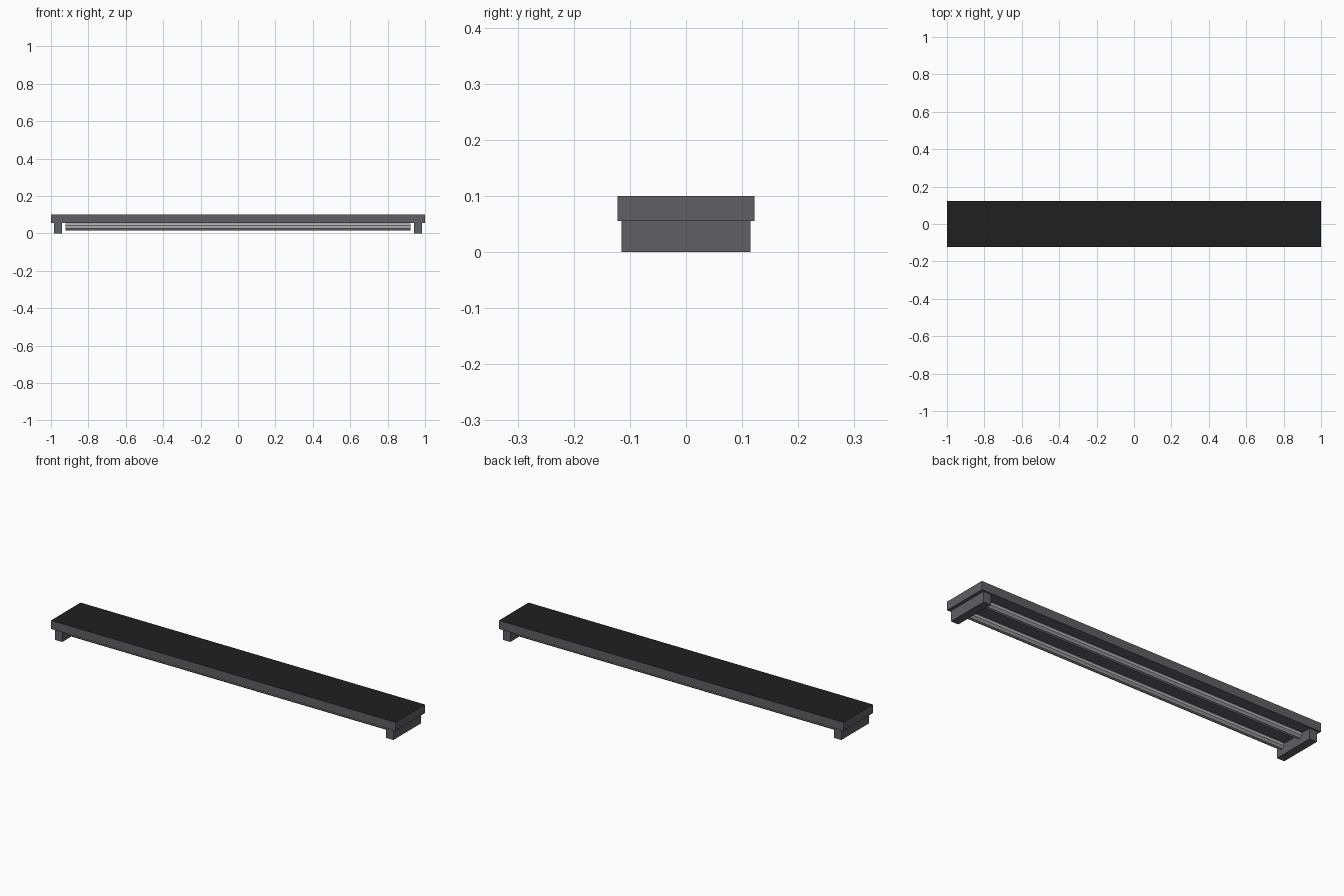
import bpy, math

if "Cube" in bpy.data.objects:
    bpy.data.objects.remove(bpy.data.objects["Cube"])

def material(name, col):
    m = bpy.data.materials.new(name)
    m.diffuse_color = (*col, 1)
    m.use_nodes = True
    m.node_tree.nodes["Principled BSDF"].inputs["Base Color"].default_value = m.diffuse_color
    return m

black = material("black top", (0.014, 0.014, 0.014))
grey = material("dark grey body", (0.115, 0.113, 0.125))
silver = material("silver rail", (0.42, 0.41, 0.43))

def box(name, x0, x1, y0, y1, z0, z1, mat):
    bpy.ops.mesh.primitive_cube_add(size=1, location=((x0+x1)/2, (y0+y1)/2, (z0+z1)/2))
    o = bpy.context.object
    o.name = name
    o.scale = (x1-x0, y1-y0, z1-z0)
    bpy.ops.object.transform_apply(location=False, rotation=False, scale=True)
    o.data.materials.append(mat)
    return o

# slab with black upper face
slab = box("slab", -1, 1, -0.1225, 0.1225, 0.055, 0.1, grey)
slab.data.materials.append(black)
for p in slab.data.polygons:
    if p.normal.z > 0.9:
        p.material_index = 1

# end feet
for s, side in ((-1, "left"), (1, "right")):
    box(side + "_foot", min(s*0.94, s*0.983), max(s*0.94, s*0.983), -0.115, 0.115, 0, 0.055, grey)

# two long tubes under the slab
for s, side in ((-1, "front"), (1, "back")):
    bpy.ops.mesh.primitive_cylinder_add(vertices=8, radius=0.019, depth=1.846,
        location=(0, s*0.062, 0.034), rotation=(math.pi/8, math.pi/2, 0))
    o = bpy.context.object
    o.name = side + "_tube"
    o.rotation_euler = (0, math.pi/2, 0)
    o.data.materials.append(silver)
    # turn the octagon so that a flat side faces down
    for v in o.data.vertices:
        x, y = v.co.x, v.co.y
        c, n = math.cos(math.pi/8), math.sin(math.pi/8)
        v.co.x, v.co.y = x*c - y*n, x*n + y*c
